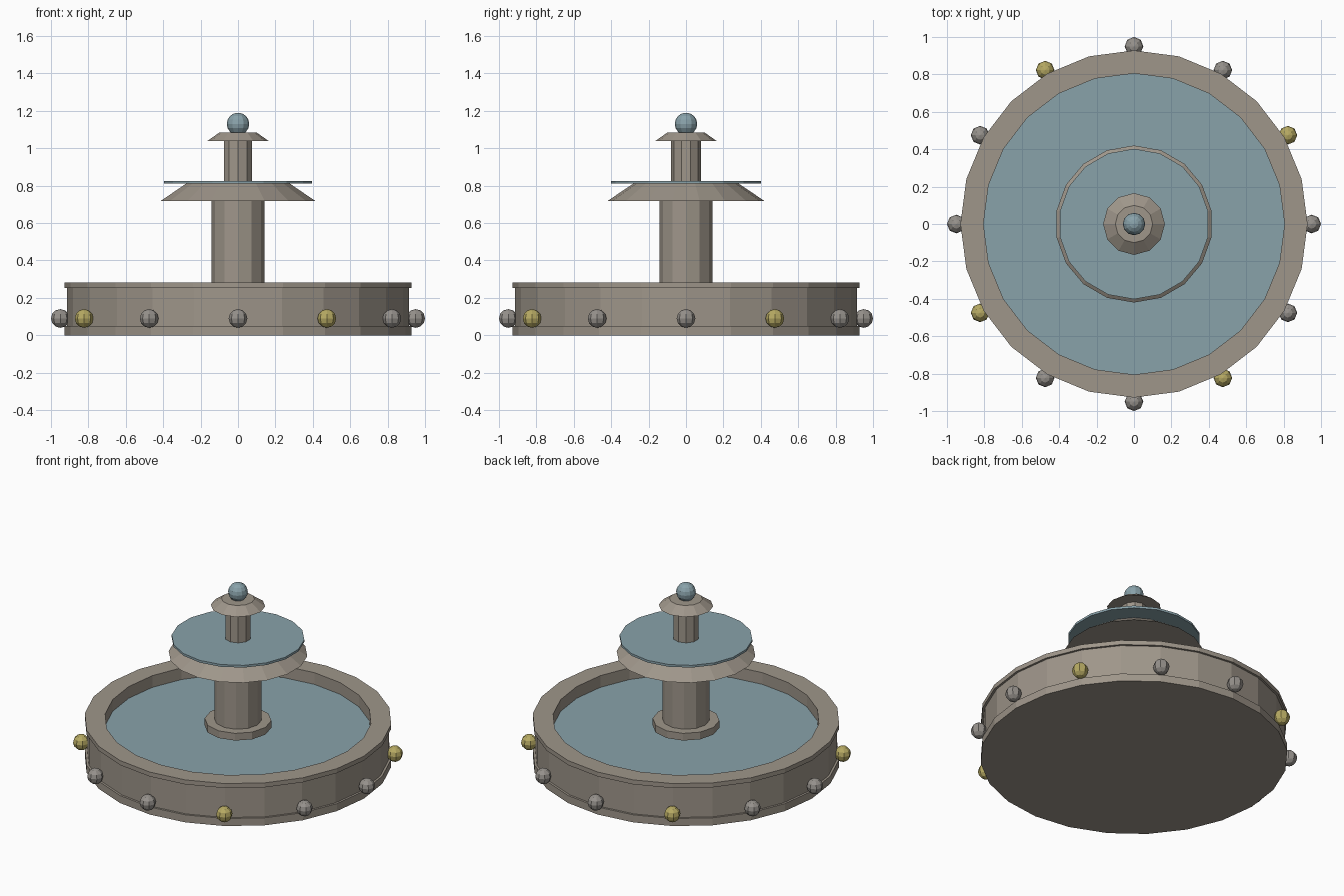
import bpy, bmesh, math

if "Cube" in bpy.data.objects:
    bpy.data.objects.remove(bpy.data.objects["Cube"])

def material(name, rgb):
    m = bpy.data.materials.new(name)
    m.diffuse_color = (*rgb, 1)
    m.use_nodes = True
    m.node_tree.nodes["Principled BSDF"].inputs["Base Color"].default_value = m.diffuse_color
    return m

STONE = material("warm_stone", (0.345, 0.305, 0.255))
GREY = material("grey_stone", (0.305, 0.285, 0.262))
GOLD = material("gold", (0.470, 0.400, 0.125))
WATER = material("water", (0.250, 0.360, 0.400))

def finish(name, bm, mat):
    bmesh.ops.recalc_face_normals(bm, faces=bm.faces)
    me = bpy.data.meshes.new(name)
    bm.to_mesh(me)
    bm.free()
    me.materials.append(mat)
    ob = bpy.data.objects.new(name, me)
    bpy.context.collection.objects.link(ob)
    return ob

def lathe(name, profile, sides, mat):
    """Revolve (radius, z) points; first and last rings are capped."""
    bm = bmesh.new()
    rings = []
    for r, z in profile:
        rings.append([bm.verts.new((r * math.sin(2 * math.pi * i / sides),
                                    r * math.cos(2 * math.pi * i / sides), z))
                      for i in range(sides)])
    for a, b in zip(rings, rings[1:]):
        for i in range(sides):
            j = (i + 1) % sides
            bm.faces.new((a[i], a[j], b[j], b[i]))
    bm.faces.new(rings[0])
    bm.faces.new(rings[-1])
    return finish(name, bm, mat)

def ball(name, loc, r, u, v, mat):
    bm = bmesh.new()
    bmesh.ops.create_uvsphere(bm, u_segments=u, v_segments=v, radius=r)
    ob = finish(name, bm, mat)
    ob.location = loc
    return ob

# Basin: plinth, wall, overhanging rim, hollow inside
lathe("basin", [(0.928, 0), (0.928, 0.05), (0.914, 0.05), (0.914, 0.253),
                (0.928, 0.253), (0.928, 0.283), (0.805, 0.283), (0.805, 0.05)], 24, STONE)
lathe("basin_water", [(0.806, 0.19), (0.806, 0.205)], 24, WATER)

# Pedestal
lathe("column_collar", [(0.202, 0.232), (0.202, 0.28)], 12, STONE)
lathe("lower_column", [(0.143, 0.05), (0.143, 0.725)], 12, STONE)

# Middle tier
lathe("middle_bowl", [(0.42, 0.718), (0.28, 0.812)], 18, STONE)
lathe("middle_water", [(0.402, 0.811), (0.402, 0.826)], 18, WATER)

# Upper tier
lathe("upper_column", [(0.08, 0.8), (0.08, 1.05)], 10, STONE)
lathe("upper_bowl", [(0.165, 1.038), (0.1, 1.084)], 12, STONE)
ball("water_finial", (0, 0, 1.13), 0.06, 12, 8, WATER)

# Ornament balls around the wall, every third one gold
for k in range(12):
    a = math.radians(30 * k)
    ball(f"ornament_{k:02d}", (0.95 * math.cos(a), 0.95 * math.sin(a), 0.09),
         0.05, 8, 6, GOLD if k % 3 == 1 else GREY)
